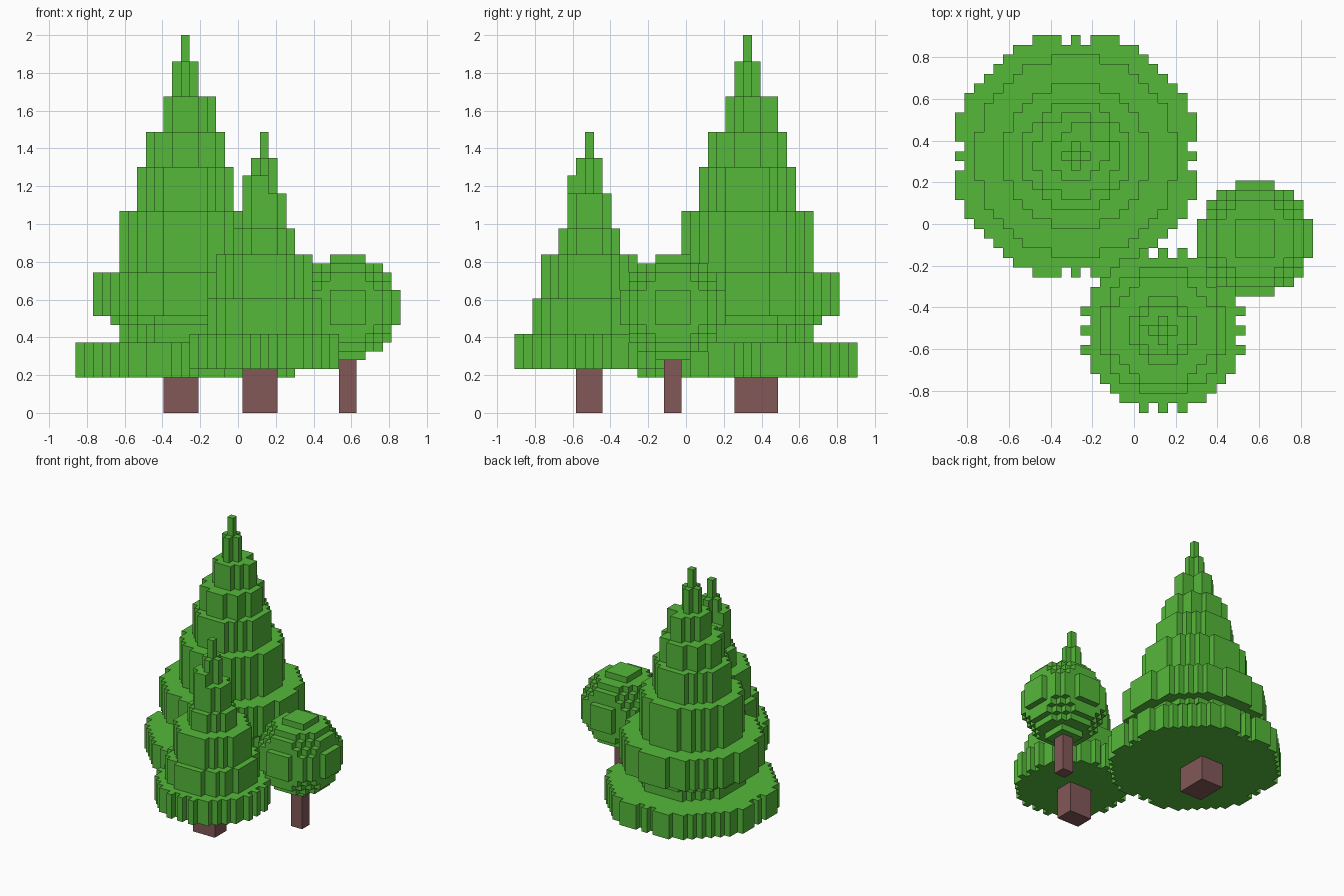
import bpy
import bmesh
from mathutils import Vector

if "Cube" in bpy.data.objects:
    bpy.data.objects.remove(bpy.data.objects["Cube"], do_unlink=True)

V = 2 / 43  # size of one block


def make_material(name, rgb):
    mat = bpy.data.materials.new(name)
    mat.use_nodes = True
    color = (*rgb, 1)
    mat.diffuse_color = color
    mat.node_tree.nodes["Principled BSDF"].inputs["Base Color"].default_value = color
    return mat


leaf = make_material("leaf green", (0.091, 0.479, 0.042))
bark = make_material("bark brown", (0.227, 0.098, 0.098))

DIRS = [Vector(d) for d in ((1, 0, 0), (-1, 0, 0), (0, 1, 0), (0, -1, 0), (0, 0, 1), (0, 0, -1))]


def block_object(name, cells, corner, mat):
    """Outer skin of a set of grid cells; corner is the low corner of cell (0, 0, 0), in blocks."""
    bm = bmesh.new()
    verts = {}

    def vert(p):
        key = tuple(round(c) for c in p)
        if key not in verts:
            verts[key] = bm.verts.new((Vector(key) + Vector(corner)) * V)
        return verts[key]

    for cell in cells:
        for d in DIRS:
            if tuple(int(a + b) for a, b in zip(cell, d)) in cells:
                continue
            u = Vector((abs(d.y), abs(d.z), abs(d.x))) * 0.5
            w = d.cross(u)
            mid = Vector(cell) + Vector((0.5, 0.5, 0.5)) + d * 0.5
            bm.faces.new([vert(mid + q) for q in (u + w, -u + w, -u - w, u - w)])
    # merge flat areas into single faces
    bmesh.ops.dissolve_limit(bm, angle_limit=0.01, verts=bm.verts[:], edges=bm.edges[:])
    mesh = bpy.data.meshes.new(name)
    bm.to_mesh(mesh)
    bm.free()
    mesh.materials.append(mat)
    obj = bpy.data.objects.new(name, mesh)
    bpy.context.collection.objects.link(obj)
    return obj


def box(x0, x1, y0, y1, z0, z1):
    return {(x, y, z) for x in range(x0, x1) for y in range(y0, y1) for z in range(z0, z1)}


def disc(r, limit, z0, z1, notched=False):
    """Round slab of blocks, optionally with notches beside each tip."""
    cells = set()
    for x, y, z in box(-r, r + 1, -r, r + 1, z0, z1):
        notch = notched and max(abs(x), abs(y)) == r and min(abs(x), abs(y)) == 1
        if x * x + y * y <= limit and not notch:
            cells.add((x, y, z))
    return cells


def stack(layers):
    cells = set()
    for layer in layers:
        cells |= disc(*layer)
    return cells


# Tall conifer
tall = stack([
    (12, 160, 4, 8, True), (7, 58, 8, 10), (8, 74, 10, 11), (10, 106, 11, 16),
    (7, 55, 16, 23), (5, 30, 23, 28), (4, 18, 28, 32), (2, 5, 32, 36),
    (1, 1, 36, 40), (0, 0, 40, 43)])
tall |= box(3, 4, 0, 2, 32, 36) | box(0, 2, 3, 4, 32, 36)
block_object("tall_conifer_foliage", tall, (-6.5, 6.5, 0), leaf)
block_object("tall_conifer_trunk", box(0, 4, 0, 5, 0, 4), (-8.5, 5.5, 0), bark)

# Small conifer
small = stack([
    (8, 70, 5, 9, True), (6, 41, 9, 13), (5, 29, 13, 18), (3, 10, 18, 21),
    (2, 5, 21, 25), (1, 1, 25, 29), (0, 0, 29, 32)])
small |= box(-2, 1, -2, 1, 21, 27) - box(-2, -1, -2, -1, 21, 27)
block_object("small_conifer_foliage", small, (2.5, -11.5, 0), leaf)
block_object("small_conifer_trunk", box(0, 4, 0, 3, 0, 5), (0.5, -12.5, 0), bark)

# Round tree
ball = {c for c in box(-6, 6, -6, 6, -6, 6) if sum((a + 0.5) ** 2 for a in c) <= 36}
block_object("round_tree_foliage", ball, (12.5, -1.5, 12), leaf)
block_object("round_tree_trunk", box(0, 2, 0, 2, 0, 6), (11.5, -2.5, 0), bark)
